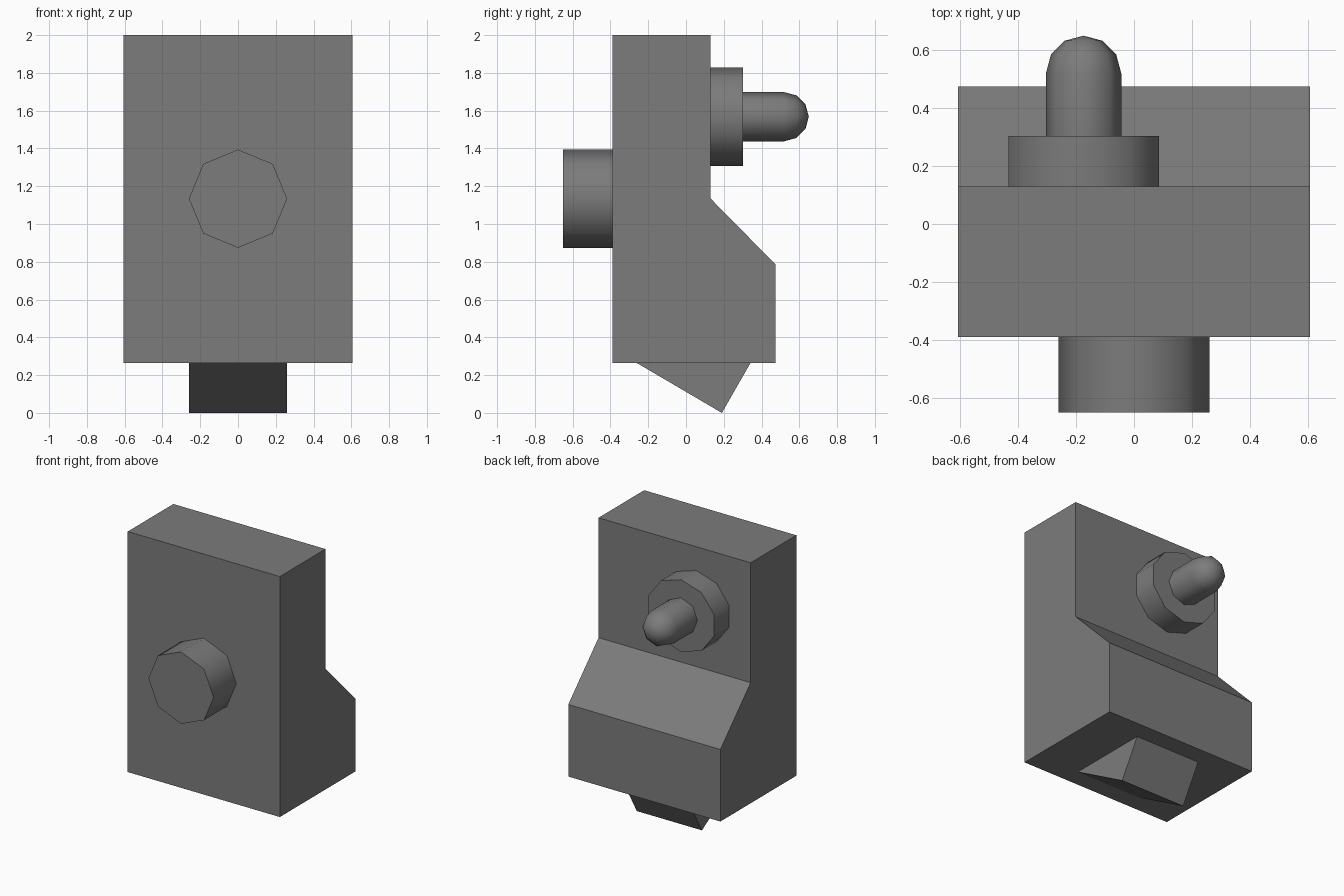
import bpy, bmesh, math

if "Cube" in bpy.data.objects:
    bpy.data.objects.remove(bpy.data.objects["Cube"])

grey = bpy.data.materials.new("mid_grey")
grey.diffuse_color = (0.2, 0.2, 0.2, 1)
grey.use_nodes = True
grey.node_tree.nodes["Principled BSDF"].inputs["Base Color"].default_value = grey.diffuse_color


def finish(name, bm, smooth=False):
    bmesh.ops.recalc_face_normals(bm, faces=bm.faces)
    me = bpy.data.meshes.new(name)
    bm.to_mesh(me)
    bm.free()
    me.materials.append(grey)
    ob = bpy.data.objects.new(name, me)
    bpy.context.collection.objects.link(ob)
    if smooth:
        bpy.ops.object.select_all(action='DESELECT')
        ob.select_set(True)
        bpy.context.view_layer.objects.active = ob
        bpy.ops.object.shade_smooth_by_angle(angle=math.radians(60))
    return ob


def extrude_profile(name, yz, half_width):
    """Side profile in y, z extruded across x."""
    bm = bmesh.new()
    face = bm.faces.new([bm.verts.new((-half_width, y, z)) for y, z in yz])
    new = bmesh.ops.extrude_face_region(bm, geom=[face])["geom"]
    verts = [v for v in new if isinstance(v, bmesh.types.BMVert)]
    bmesh.ops.translate(bm, verts=verts, vec=(2 * half_width, 0, 0))
    return finish(name, bm)


def lathe_y(name, x, z, profile, sides, stretch=1.0):
    """Rings of (radius, y) around an axis along y; closed at both ends."""
    bm = bmesh.new()
    rings = []
    for r, y in profile:
        ring = []
        for i in range(sides):
            a = math.pi / 2 + 2 * math.pi * i / sides
            ring.append(bm.verts.new((x + r * stretch * math.cos(a), y, z + r * math.sin(a))))
        rings.append(ring)
    for a, b in zip(rings, rings[1:]):
        for i in range(sides):
            j = (i + 1) % sides
            bm.faces.new((a[i], a[j], b[j], b[i]))
    bm.faces.new(rings[0])
    bm.faces.new(rings[-1])
    bmesh.ops.remove_doubles(bm, verts=bm.verts, dist=1e-4)
    return finish(name, bm, smooth=True)


# Main body with the sloped step at the back
extrude_profile("body", [(-0.39, 0.265), (0.475, 0.265), (0.475, 0.785),
                         (0.13, 1.135), (0.13, 2.0), (-0.39, 2.0)], 0.607)

# Tilted foot under the body
extrude_profile("foot_wedge", [(-0.262, 0.265), (0.19, 0.0), (0.342, 0.265)], 0.26)

# Front knob
lathe_y("front_knob", 0, 1.134, [(0.26, -0.65), (0.26, -0.39)], 8)

# Back collar and its rounded pin
lathe_y("back_collar", -0.174, 1.568, [(0.26, 0.13), (0.26, 0.303)], 10, 1 / math.cos(math.pi / 10))
R = 0.13
dome = [(max(R * math.cos(math.radians(t)), 1e-6), 0.52 + R * math.sin(math.radians(t)))
        for t in (0, 30, 60)]
# the tip is a small fan closed to one point
bm_pin = lathe_y("back_pin", -0.174, 1.568, [(R, 0.303)] + dome, 8)
bm = bmesh.new()
bm.from_mesh(bm_pin.data)
cap = max(bm.faces, key=lambda f: f.calc_center_median().y)
tip = bmesh.ops.poke(bm, faces=[cap])["verts"][0]
tip.co.y = 0.65
for f in bm.faces:
    f.smooth = len(f.verts) < 8
bm.to_mesh(bm_pin.data)
bm.free()
